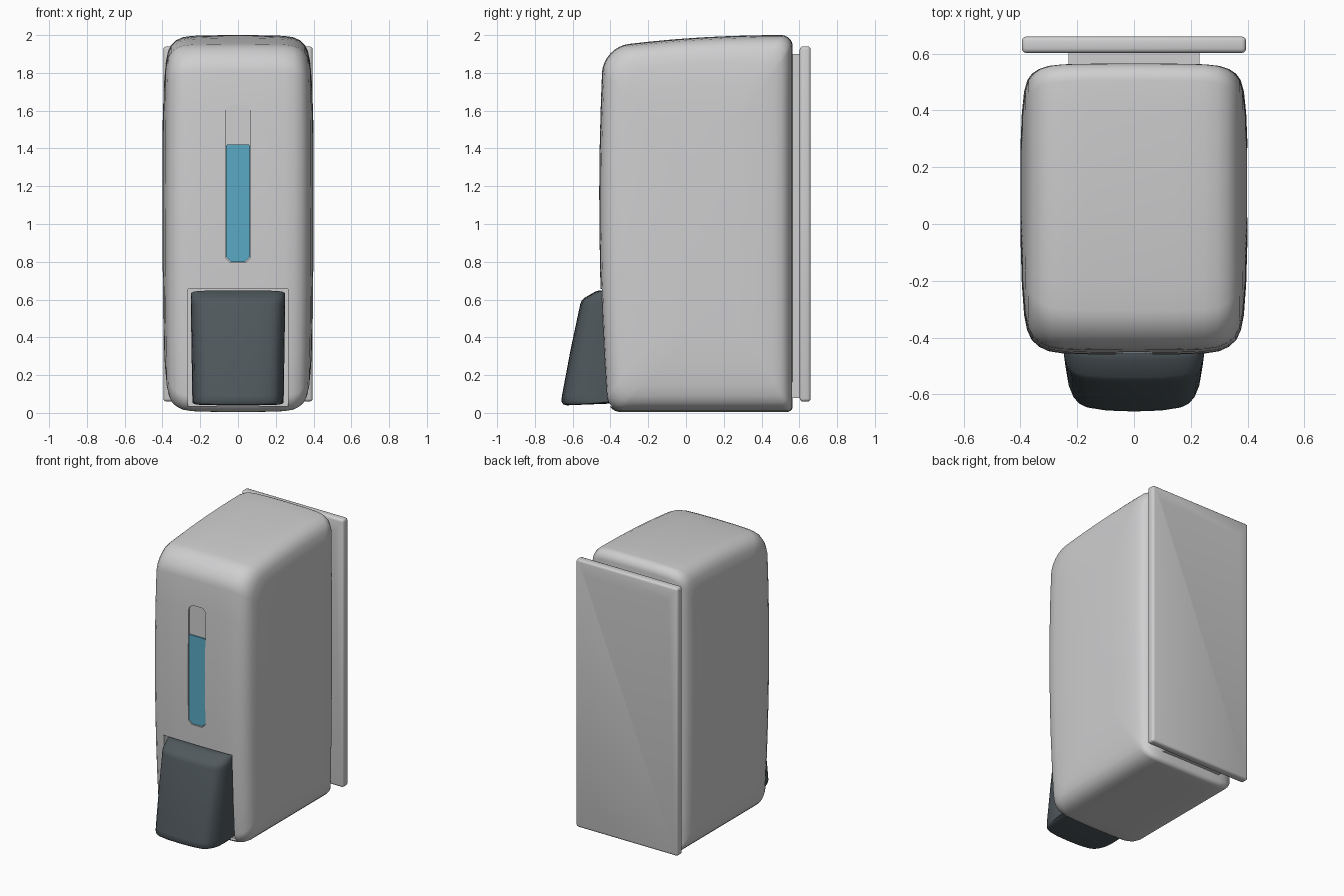
import bpy, bmesh, math

if "Cube" in bpy.data.objects:
    bpy.data.objects.remove(bpy.data.objects["Cube"])


def material(name, rgb):
    m = bpy.data.materials.new(name)
    m.use_nodes = True
    m.diffuse_color = (*rgb, 1)
    m.node_tree.nodes["Principled BSDF"].inputs["Base Color"].default_value = (*rgb, 1)
    return m


SHELL = material("light grey plastic", (0.62, 0.62, 0.63))
DARK = material("charcoal plastic", (0.08, 0.10, 0.11))
BLUE = material("blue liquid", (0.10, 0.40, 0.56))


def finish(name, bm, mat):
    bmesh.ops.recalc_face_normals(bm, faces=bm.faces)
    mesh = bpy.data.meshes.new(name)
    bm.to_mesh(mesh)
    bm.free()
    mesh.materials.append(mat)
    ob = bpy.data.objects.new(name, mesh)
    bpy.context.collection.objects.link(ob)
    return ob


def loft(name, rings, mat):
    """Skin equal-length rings of points and cap both ends."""
    bm = bmesh.new()
    rows = [[bm.verts.new(p) for p in ring] for ring in rings]
    n = len(rows[0])
    for a, b in zip(rows, rows[1:]):
        for i in range(n):
            j = (i + 1) % n
            bm.faces.new((a[i], a[j], b[j], b[i]))
    bm.faces.new(rows[0])
    bm.faces.new(rows[-1])
    return finish(name, bm, mat)


def box(name, x, y, z, mat, bevel=0):
    bm = bmesh.new()
    bmesh.ops.create_cube(bm, size=1)
    for v in bm.verts:
        for k, (lo, hi) in enumerate((x, y, z)):
            v.co[k] = lo if v.co[k] < 0 else hi
    if bevel:
        bmesh.ops.bevel(bm, geom=bm.edges[:], offset=bevel, segments=3,
                        profile=0.5, affect='EDGES')
    return finish(name, bm, mat)


def activate(ob):
    bpy.ops.object.select_all(action='DESELECT')
    ob.select_set(True)
    bpy.context.view_layer.objects.active = ob


def cut(ob, cutter):
    activate(ob)
    mod = ob.modifiers.new("cut", 'BOOLEAN')
    mod.operation = 'DIFFERENCE'
    mod.solver = 'EXACT'
    mod.object = cutter
    bpy.ops.object.modifier_apply(modifier=mod.name)
    bpy.data.objects.remove(cutter)


def smooth(ob, angle=35):
    activate(ob)
    bpy.ops.object.shade_smooth_by_angle(angle=math.radians(angle))


def mirrored(half):
    """Extend (x, value) stations at x >= 0 to both sides."""
    return [(-x, v) for x, v in reversed(half[1:])] + half


# Housing: side outline lofted across the width, inset towards the flanks
def outline(d):
    y0, y1, z0, z1 = -0.46 + d, 0.565 - 0.7 * d, 0.005 + d, 2 - d
    corners = [(y0, z0, 0.08, 180), (y1, z0, 0.03, 270),
               (y1, z1, 0.06, 0), (y0, z1, 0.14, 90)]
    arcs = []
    for y, z, r, start in corners:
        cy = y + r if y == y0 else y - r
        cz = z + r if z == z0 else z - r
        arcs.append([(cy + r * math.cos(math.radians(start + 90 * k / 8)),
                      cz + r * math.sin(math.radians(start + 90 * k / 8)))
                     for k in range(9)])
    pts = []
    for arc, following in zip(arcs, arcs[1:] + arcs[:1]):
        pts += arc
        (ya, za), (yb, zb) = arc[-1], following[0]
        pts += [(ya + (yb - ya) * k / 8, za + (zb - za) * k / 8) for k in range(1, 8)]
    return pts


def crown(x, y, z):
    top = min(max(z - 1, 0), 1)
    front = min(max(-y / 0.46, 0), 1)
    return (x * (1 - 0.025 * (z - 1.15) ** 2),
            y + 0.025 * front * ((z - 1.15) / 0.9) ** 2,
            z - 0.07 * top * (0.5 - y) ** 2)


flank = [(0, 0), (0.15, 0.001), (0.25, 0.004), (0.3, 0.012), (0.335, 0.028),
         (0.36, 0.052), (0.376, 0.085), (0.387, 0.14), (0.395, 0.25), (0.4, 0.42)]
housing = loft("housing", [[crown(x, y, z) for y, z in outline(d)]
                           for x, d in mirrored(flank)], SHELL)

# Lever recess and level-window recess
cut(housing, box("lever_cutter", (-0.265, 0.265), (-0.8, -0.37), (0.035, 0.657), SHELL))


def slot(name, y0, y1, z0, z1, mat, grow=0.0, top_chamfer=0.025):
    w, c, t = 0.063 + grow, 0.025, top_chamfer
    shape = [(-w + c, z0), (w - c, z0), (w, z0 + c), (w, z1 - t),
             (w - t, z1), (t - w, z1), (-w, z1 - t), (-w, z0 + c)]
    return loft(name, [[(x, y, z) for x, z in shape] for y in (y0, y1)], mat)


cut(housing, slot("window_cutter", -0.6, -0.444, 0.795, 1.63, SHELL, 0.003))
smooth(housing)
slot("liquid_level", -0.453, -0.4435, 0.8, 1.42, BLUE, top_chamfer=0.004)

# Push lever: wedge that rounds off towards its sides
wedge = [(-0.38, 0.05), (-0.63, 0.04), (-0.65, 0.045), (-0.66, 0.06),
         (-0.657, 0.09), (-0.61, 0.34), (-0.56, 0.575), (-0.553, 0.595),
         (-0.54, 0.608), (-0.48, 0.642), (-0.46, 0.648), (-0.38, 0.648)]
side = [(0, 0), (0.1, 0.012), (0.17, 0.05), (0.2, 0.1), (0.22, 0.18),
        (0.237, 0.32), (0.246, 0.5), (0.25, 0.68)]
lever = loft("push_lever",
             [[(x * (1 - 0.06 * max(0, 0.6 - z)), -0.38 + (y + 0.38) * (1 - s),
                z + (0.33 - z) * 0.07 * s) for y, z in wedge]
              for x, s in mirrored(side)], DARK)
smooth(lever, 40)

# Wall plate with two screw holes, joined to the housing by a spacer
plate = box("wall_plate", (-0.395, 0.395), (0.602, 0.66), (0.06, 1.94), SHELL, 0.016)
for x in (-0.31, 0.31):
    bm = bmesh.new()
    bmesh.ops.create_cone(bm, cap_ends=True, segments=16, radius1=0.014,
                          radius2=0.014, depth=0.3)
    for v in bm.verts:
        v.co = (v.co.x + x, v.co.z + 0.63, v.co.y + 1.83)
    cut(plate, finish("screw_cutter", bm, SHELL))
smooth(plate)
box("spacer", (-0.23, 0.23), (0.54, 0.61), (0.08, 1.9), SHELL)
